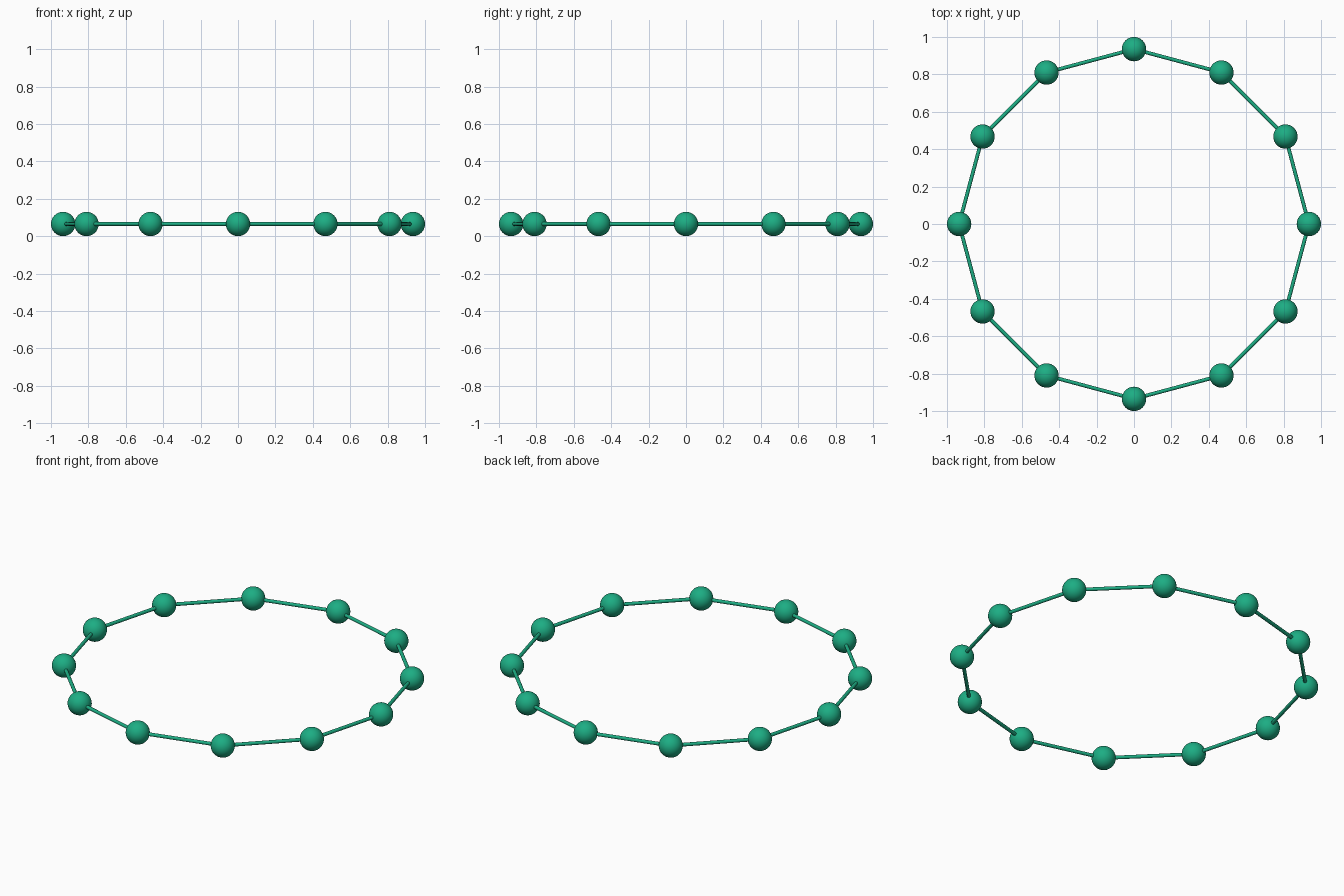
import bpy
from math import pi, cos, sin
from mathutils import Vector

if "Cube" in bpy.data.objects:
    bpy.data.objects.remove(bpy.data.objects["Cube"])

COUNT = 12
BEAD_R = 0.065
RING_R = 1 - BEAD_R
ROD_R = 0.01

green = bpy.data.materials.new("green")
green.diffuse_color = (0.012, 0.42, 0.23, 1)
green.use_nodes = True
green.node_tree.nodes["Principled BSDF"].inputs["Base Color"].default_value = green.diffuse_color


def finish(name):
    obj = bpy.context.object
    obj.name = name
    obj.data.materials.append(green)
    bpy.ops.object.shade_smooth_by_angle()


# bead centres around the ring
points = [Vector((RING_R * cos(2 * pi * i / COUNT),
                  RING_R * sin(2 * pi * i / COUNT), BEAD_R)) for i in range(COUNT)]

for i, p in enumerate(points):
    # round bead
    bpy.ops.mesh.primitive_uv_sphere_add(segments=32, ring_count=16, radius=BEAD_R, location=p)
    finish(f"bead_{i + 1}")

    # thin rod to the next bead
    q = points[(i + 1) % COUNT]
    d = q - p
    bpy.ops.mesh.primitive_cylinder_add(vertices=16, radius=ROD_R, depth=d.length,
                                        location=(p + q) / 2,
                                        rotation=d.to_track_quat('Z', 'Y').to_euler())
    finish(f"rod_{i + 1}")
